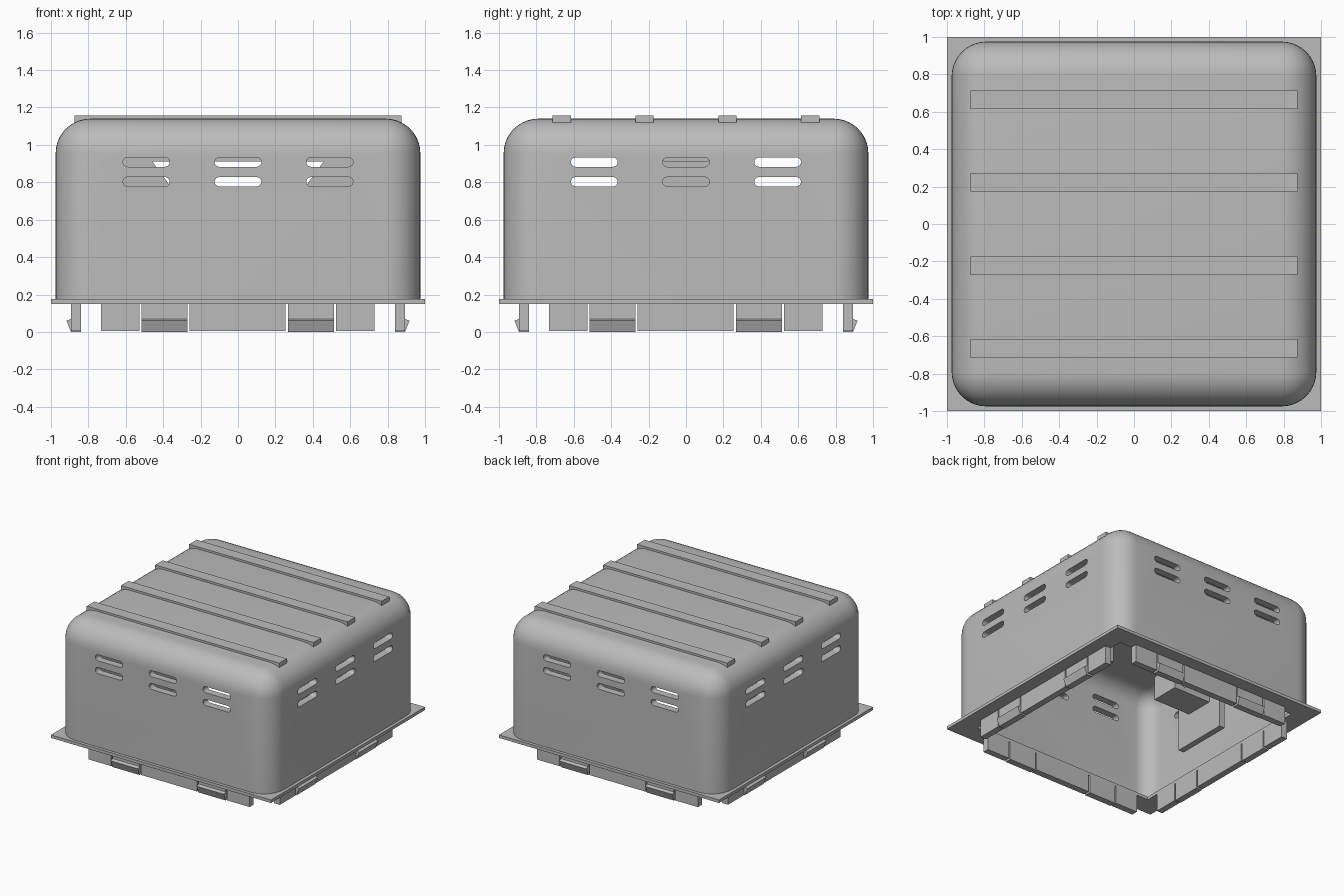
import bpy, bmesh, math

if "Cube" in bpy.data.objects:
    bpy.data.objects.remove(bpy.data.objects["Cube"])

gray = bpy.data.materials.new("light gray")
gray.diffuse_color = (0.5, 0.5, 0.5, 1)
gray.use_nodes = True
gray.node_tree.nodes["Principled BSDF"].inputs["Base Color"].default_value = gray.diffuse_color


def finish(name, bm):
    bmesh.ops.recalc_face_normals(bm, faces=bm.faces)
    me = bpy.data.meshes.new(name)
    bm.to_mesh(me)
    bm.free()
    ob = bpy.data.objects.new(name, me)
    me.materials.append(gray)
    bpy.context.collection.objects.link(ob)
    return ob


def prisms(name, parts):
    """Each part is (profile points, axis, low, high)."""
    bm = bmesh.new()
    for pts, axis, lo, hi in parts:
        place = {"X": lambda a, b, t: (t, a, b),
                 "Y": lambda a, b, t: (a, t, b),
                 "Z": lambda a, b, t: (a, b, t)}[axis]
        ends = [[bm.verts.new(place(a, b, t)) for a, b in pts] for t in (lo, hi)]
        bm.faces.new(ends[0])
        bm.faces.new(ends[1][::-1])
        n = len(pts)
        for i in range(n):
            j = (i + 1) % n
            bm.faces.new((ends[0][i], ends[0][j], ends[1][j], ends[1][i]))
    return finish(name, bm)


def rect(x0, x1, y0, y1):
    return [(x0, y0), (x1, y0), (x1, y1), (x0, y1)]


def dome(name, half, z0, z1, radius):
    """Box rounded on every edge except the bottom ones."""
    bm = bmesh.new()
    bmesh.ops.create_cube(bm, size=2)
    for v in bm.verts:
        v.co = (v.co.x * half, v.co.y * half, z1 if v.co.z > 0 else z0)
    edges = [e for e in bm.edges if max(v.co.z for v in e.verts) > z1 - 0.001]
    bmesh.ops.bevel(bm, geom=edges, offset=radius, segments=10, profile=0.5,
                    affect='EDGES')
    return finish(name, bm)


def cut(ob, cutter):
    mod = ob.modifiers.new("cut", 'BOOLEAN')
    mod.operation = 'DIFFERENCE'
    mod.solver = 'EXACT'
    mod.object = cutter
    bpy.context.view_layer.objects.active = ob
    bpy.ops.object.modifier_apply(modifier="cut")
    bpy.data.objects.remove(cutter)


# Hollow rounded cover
cover = dome("cover", 0.975, 0.165, 1.14, 0.185)
cut(cover, dome("cover_hollow", 0.915, 0.1, 1.08, 0.135))

# Vent slots through all four walls
slots = []
for c in (-0.49, 0, 0.49):
    for z in (0.908, 0.803):
        pts = []
        for k in range(18):
            a = math.pi * (k if k < 9 else k - 1) / 8
            if k >= 9:
                a = math.pi + math.pi * (k - 9) / 8
            side = 0.1 if k < 9 else -0.1
            pts.append((c + side + 0.025 * math.sin(a), z + 0.025 * math.cos(a)))
        for axis in "XY":
            slots += [(pts, axis, -1.1, -0.86), (pts, axis, 0.86, 1.1)]
cut(cover, prisms("slot_cutter", slots))
bpy.ops.object.select_all(action='DESELECT')
cover.select_set(True)
bpy.context.view_layer.objects.active = cover
bpy.ops.object.shade_smooth_by_angle(angle=math.radians(30))

# Square flange with open middle
flange = prisms("flange", [(rect(-1, 1, -1, 1), "Z", 0.15, 0.175)])
cut(flange, prisms("flange_opening", [(rect(-0.84, 0.84, -0.84, 0.84), "Z", 0, 0.4)]))

# Roof ribs
for i, y in enumerate((-0.665, -0.222, 0.222, 0.665)):
    prisms(f"roof_rib_{i + 1}", [(rect(-0.875, 0.875, y - 0.049, y + 0.049), "Z", 1.12, 1.157)])

# Skirt panels and snap clips below the flange on each side
panel = [(0.84, 0.155), (0.84, 0.004), (0.893, 0.004), (0.893, 0.155)]
clip = [(0.84, 0.155), (0.84, 0), (0.893, 0), (0.917, 0.06), (0.893, 0.07), (0.893, 0.155)]
for axis in "XY":
    for s in (-1, 1):
        def flip(p):
            return [(s * a, b) for a, b in p]
        label = f"{axis.lower()}_{'low' if s < 0 else 'high'}"
        prisms("skirt_" + label, [(flip(panel), axis, lo, hi) for lo, hi in
                                  ((-0.733, -0.527), (-0.258, 0.254), (0.525, 0.73))])
        prisms("snap_clips_" + label, [(flip(clip), axis, lo, hi) for lo, hi in
                                       ((-0.516, -0.27), (0.266, 0.512))])

# Inner cross beam and mirrored mounting brackets
prisms("cross_beam", [(rect(-0.92, 0.92, 0.912, 0.97), "Y", -0.12, 0.12)])
for s, side in ((-1, "left"), (1, "right")):
    prisms("bracket_leg_" + side,
           [(rect(*sorted((s * 0.64, s * 0.69)), -0.24, 0.24), "Z", 0.24, 1.09)])
    arm = [(0.66, 0.5), (0.66, 0.914), (0.46, 0.914), (0.30, 0.695), (0.30, 0.5)]
    ob = prisms("bracket_arm_" + side, [([(s * a, b) for a, b in arm], "Y", -0.12, 0.12)])
    hole = [(0.4 * s + 0.06 * math.cos(k * math.pi / 8), 0.6 + 0.06 * math.sin(k * math.pi / 8))
            for k in range(16)]
    cut(ob, prisms("hole_cutter", [(hole, "Y", -0.3, 0.3)]))
